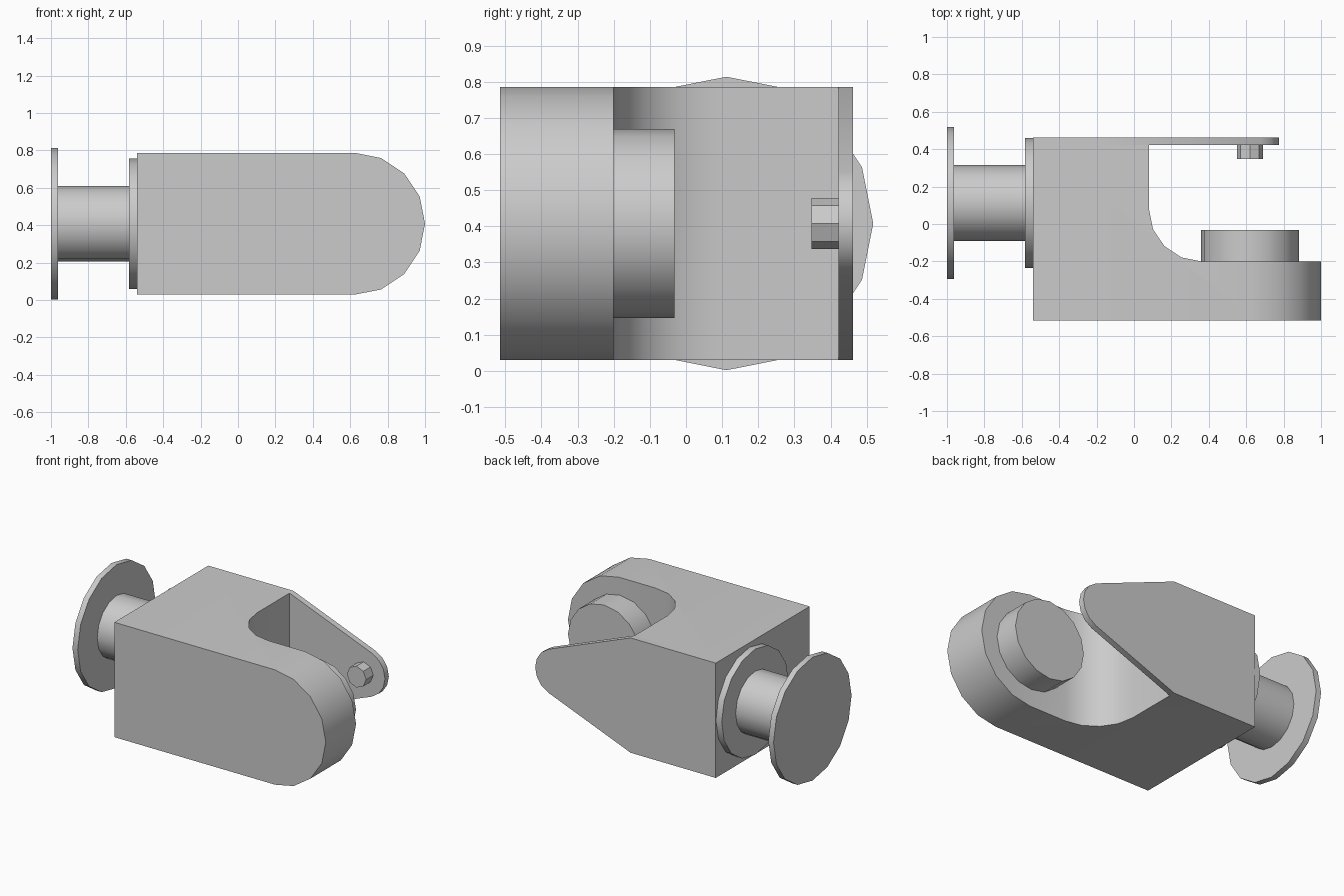
import bpy, bmesh
from math import sin, cos, pi, radians
from mathutils import Matrix, Vector

cube = bpy.data.objects.get("Cube")
if cube:
    bpy.data.objects.remove(cube, do_unlink=True)

grey = bpy.data.materials.new("plain grey")
grey.use_nodes = True
GREY = (0.6, 0.6, 0.6, 1)
grey.diffuse_color = GREY
grey.node_tree.nodes["Principled BSDF"].inputs["Base Color"].default_value = GREY

MID = 0.408       # height of the common axis
HALF = 0.378      # half height of the block
PIVOT = 0.62      # x of the fork pivot
SHAFT_Y = 0.112   # y of the side shaft


def finish(name, bm):
    bmesh.ops.recalc_face_normals(bm, faces=bm.faces)
    mesh = bpy.data.meshes.new(name)
    bm.to_mesh(mesh)
    bm.free()
    mesh.materials.append(grey)
    obj = bpy.data.objects.new(name, mesh)
    bpy.context.collection.objects.link(obj)
    return obj


def prism(name, points, shift):
    """Extrude a closed outline of 3D points along shift."""
    bm = bmesh.new()
    face = bm.faces.new([bm.verts.new(p) for p in points])
    moved = bmesh.ops.extrude_face_region(bm, geom=[face], use_keep_orig=True)["geom"]
    bmesh.ops.translate(bm, vec=shift, verts=[v for v in moved if isinstance(v, bmesh.types.BMVert)])
    return finish(name, bm)


def cylinder(name, axis, start, end, a, b, radius, sides=16):
    """Cylinder along X (a, b = y, z) or Y (a, b = x, z)."""
    bm = bmesh.new()
    bmesh.ops.create_cone(bm, cap_ends=True, segments=sides, radius1=radius,
                          radius2=radius, depth=abs(end - start))
    mid = (start + end) / 2
    if axis == 'X':
        place = Matrix.Translation((mid, a, b)) @ Matrix.Rotation(pi / 2, 4, 'Y')
    else:
        place = Matrix.Translation((a, mid, b)) @ Matrix.Rotation(pi / 2, 4, 'X')
    bm.transform(place)
    return finish(name, bm)


def arc(cx, cy, r, first, last, steps):
    angles = [radians(first + (last - first) * i / steps) for i in range(steps + 1)]
    return [(cx + r * cos(t), cy + r * sin(t)) for t in angles]


def smooth(obj):
    bpy.ops.object.select_all(action='DESELECT')
    obj.select_set(True)
    bpy.context.view_layer.objects.active = obj
    bpy.ops.object.shade_smooth_by_angle(angle=radians(30))


def boolean(obj, other, operation):
    bpy.context.view_layer.objects.active = obj
    mod = obj.modifiers.new(operation, 'BOOLEAN')
    mod.operation, mod.object, mod.solver = operation, other, 'EXACT'
    bpy.ops.object.modifier_apply(modifier=mod.name)
    bpy.data.objects.remove(other, do_unlink=True)


# Block and thick arm: plan outline with an inner fillet, rounded at the arm end
plan = [(-0.54, -0.515), (1.1, -0.515), (1.1, -0.2)]
plan += arc(0.36, 0.08, 0.28, 270, 180, 4) + [(0.08, 0.462), (-0.54, 0.462)]
body = prism("fork_body", [(x, y, MID - HALF) for x, y in plan], Vector((0, 0, 2 * HALF)))
side = [(-0.8, HALF), (-0.8, -HALF)] + arc(PIVOT, 0, HALF + 0.002, -90, 90, 8)
rounder = prism("arm_rounder", [(x, -0.7, MID + z) for x, z in side], Vector((0, 1.4, 0)))
boolean(body, rounder, 'INTERSECT')

# Thin tapered arm, fused to the back of the block
taper = [(-0.2, HALF), (-0.2, -HALF), (0.08, -HALF)]
taper += arc(PIVOT, 0, 0.155, -67.5, 67.5, 6) + [(0.08, HALF)]
plate = prism("thin_arm", [(x, 0.422, MID + z) for x, z in taper], Vector((0, 0.04, 0)))
boolean(body, plate, 'UNION')

parts = [
    body,
    # Facing pivot bosses
    cylinder("large_boss", 'Y', -0.21, -0.032, PIVOT, MID, 0.262),
    cylinder("small_pin", 'Y', 0.347, 0.43, PIVOT, MID, 0.07, 8),
    # Side shaft with collar and end flange
    cylinder("collar", 'X', -0.582, -0.53, SHAFT_Y, MID, 0.348),
    cylinder("shaft", 'X', -0.97, -0.57, SHAFT_Y, MID, 0.203),
    cylinder("end_flange", 'X', -1.0, -0.962, SHAFT_Y, MID, 0.406),
]
for part in parts:
    smooth(part)
